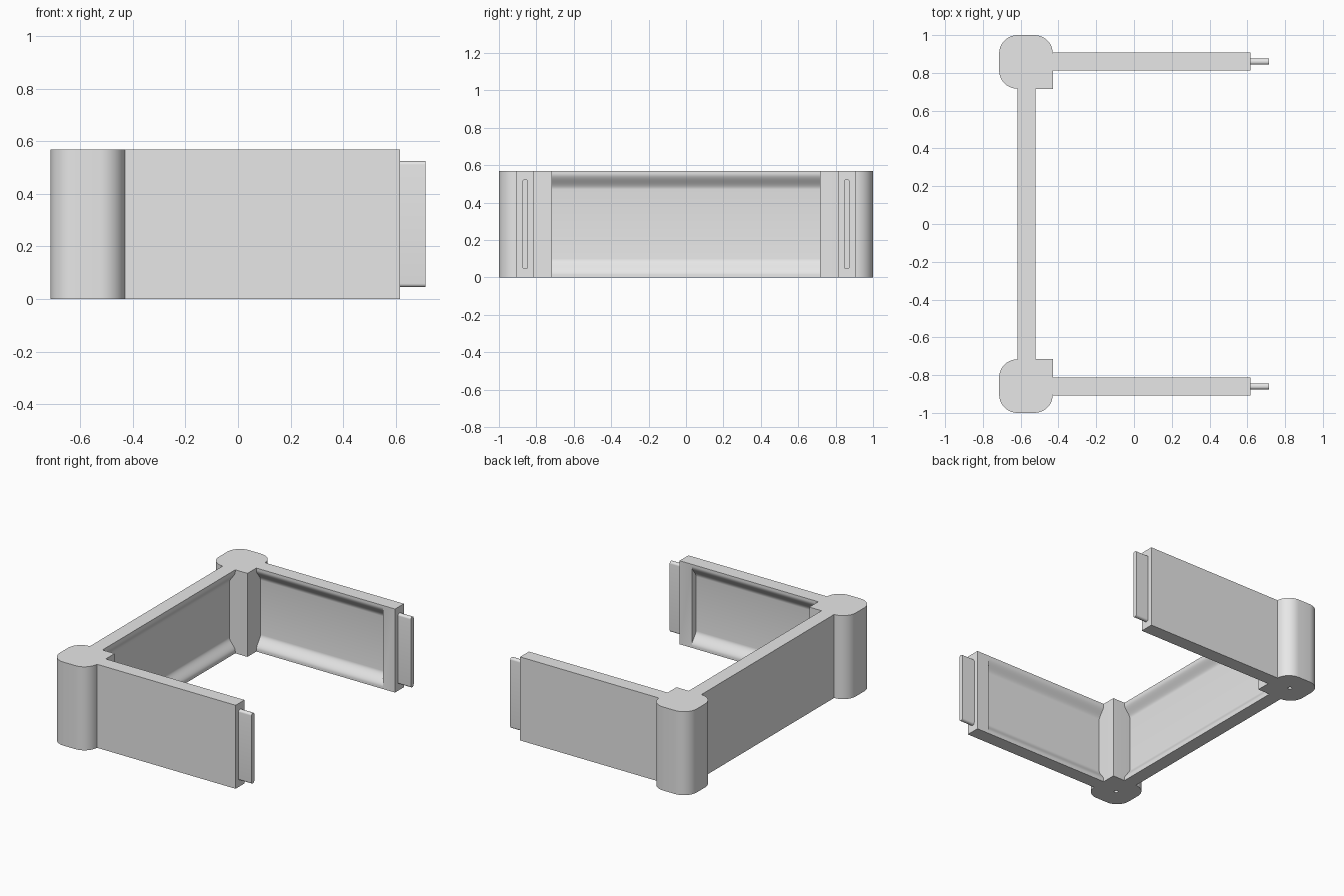
import bpy, bmesh, math

default = bpy.data.objects.get("Cube")
if default:
    bpy.data.objects.remove(default, do_unlink=True)

H = 0.57            # overall height
T = 0.095           # wall thickness
POST = (-0.572, 0.858)
HALF = 0.142        # half width of a post

grey = bpy.data.materials.new("light_grey")
grey.use_nodes = True
grey.diffuse_color = (0.8, 0.8, 0.8, 1)
grey.node_tree.nodes["Principled BSDF"].inputs["Base Color"].default_value = (0.8, 0.8, 0.8, 1)


def extrude(name, points, vec):
    """Prism from a closed outline of 3D points swept along vec."""
    bm = bmesh.new()
    face = bm.faces.new([bm.verts.new(p) for p in points])
    new = bmesh.ops.extrude_face_region(bm, geom=[face])["geom"]
    bmesh.ops.translate(bm, vec=vec, verts=[g for g in new if isinstance(g, bmesh.types.BMVert)])
    bmesh.ops.recalc_face_normals(bm, faces=bm.faces)
    me = bpy.data.meshes.new(name)
    bm.to_mesh(me)
    bm.free()
    ob = bpy.data.objects.new(name, me)
    bpy.context.collection.objects.link(ob)
    me.materials.append(grey)
    return ob


def activate(ob):
    bpy.ops.object.select_all(action="DESELECT")
    ob.select_set(True)
    bpy.context.view_layer.objects.active = ob


def cut(ob, cutter):
    mod = ob.modifiers.new("cut", "BOOLEAN")
    mod.operation = "DIFFERENCE"
    mod.solver = "EXACT"
    mod.object = cutter
    activate(ob)
    bpy.ops.object.modifier_apply(modifier=mod.name)
    bpy.data.objects.remove(cutter, do_unlink=True)


def smooth(ob):
    activate(ob)
    bpy.ops.object.shade_smooth_by_angle(angle=math.radians(30))


def rounded(cx, cy, hx, hy, radii, steps=10):
    """Rounded rectangle outline, one radius per corner, counter-clockwise from +x +y."""
    pts = []
    for i, ((sx, sy), r) in enumerate(zip([(1, 1), (-1, 1), (-1, -1), (1, -1)], radii)):
        ox, oy = cx + sx * (hx - r), cy + sy * (hy - r)
        for k in range(steps + 1 if r else 1):
            a = math.pi / 2 * (i + k / steps)
            pts.append((ox + r * math.cos(a), oy + r * math.sin(a)))
    return pts


def recess_profile(depth=0.045, low=0.015, high=0.1, steps=12):
    """(depth, height) outline of the panel recess with S-curved top and bottom."""
    curve = []
    for k in range(steps + 1):
        t = k / steps
        curve.append((depth * t * t * (3 - 2 * t), low + (high - low) * t))
    upper = [(d, H - z) for d, z in reversed(curve)]
    return [(-0.05, low)] + curve + upper + [(-0.05, H - low)]


# Back wall with its recess on the inner face
wall_x, inner_y, post_y = -0.522, 0.812, POST[1] - HALF
back_wall = extrude("back_wall", [(wall_x - T, -post_y, 0), (wall_x, -post_y, 0),
                                  (wall_x, -post_y, H), (wall_x - T, -post_y, H)],
                    (0, 2 * post_y, 0))
cut(back_wall, extrude("back_cutter", [(wall_x - d, -0.8, z) for d, z in recess_profile()],
                       (0, 1.6, 0)))
smooth(back_wall)

for side, s in (("right", -1), ("left", 1)):
    # Corner post: three round corners, square inner corner, small hole below
    outline = rounded(POST[0], POST[1], HALF, HALF, (0.097, 0.097, 0.097, 0))
    post = extrude(side + "_corner_post", [(x, s * y, 0) for x, y in outline], (0, 0, H))
    hole = [(x, s * y, -0.1) for x, y in rounded(*POST, 0.013, 0.013, [0.013] * 4, 4)]
    cut(post, extrude("hole_cutter", hole, (0, 0, 0.3)))
    smooth(post)

    # Side wall, recessed up to a plain end stile
    x0, x1 = POST[0] + HALF, 0.617
    wall = extrude(side + "_wall", [(x0, s * inner_y, 0), (x0, s * (inner_y + T), 0),
                                    (x0, s * (inner_y + T), H), (x0, s * inner_y, H)],
                   (x1 - x0, 0, 0))
    cut(wall, extrude("side_cutter", [(x0 - 0.1, s * (inner_y + d), z) for d, z in recess_profile()],
                      (0.525 - x0 + 0.1, 0, 0)))
    smooth(wall)

    # Joining tongue on the free end
    tongue = rounded(inner_y + T / 2, H / 2, 0.016, 0.24, [0.014] * 4, 6)
    smooth(extrude(side + "_tongue", [(x1, s * y, z) for y, z in tongue], (0.714 - x1, 0, 0)))
